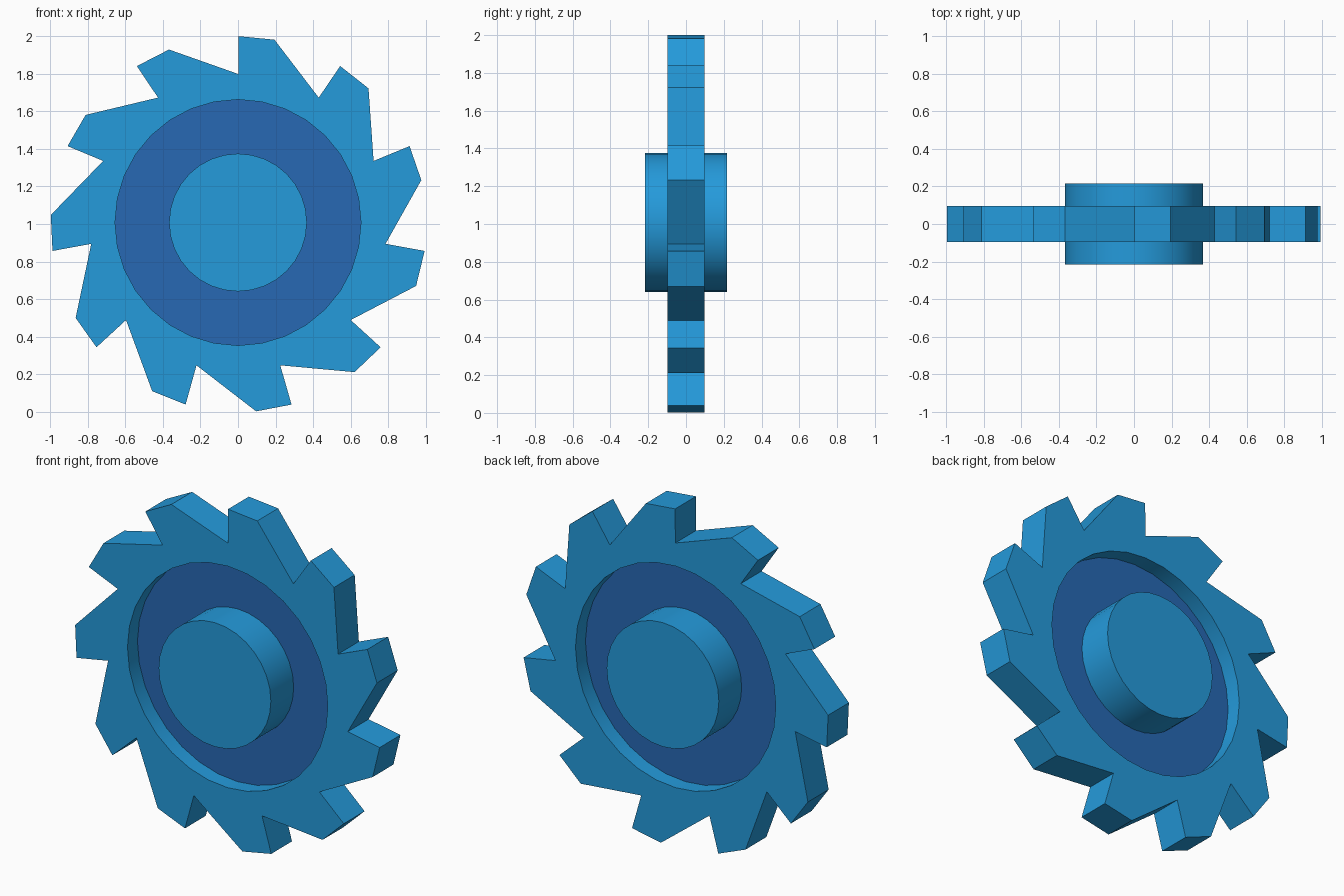
import bpy, bmesh, math
from mathutils import Matrix

if "Cube" in bpy.data.objects:
    bpy.data.objects.remove(bpy.data.objects["Cube"])

TEETH = 11
HALF = 0.097          # half thickness of the toothed ring
HUB_Z = 1.008         # height of the hub and recess centre


def material(name, rgb):
    m = bpy.data.materials.new(name)
    m.diffuse_color = (*rgb, 1.0)
    m.use_nodes = True
    m.node_tree.nodes["Principled BSDF"].inputs["Base Color"].default_value = m.diffuse_color
    return m


blue = material("bright blue", (0.018, 0.325, 0.71))
dark = material("dark blue", (0.020, 0.140, 0.455))


def polar(deg, r, cx, cz):
    a = math.radians(deg)
    return (cx + r * math.sin(a), cz + r * math.cos(a))


def finish(bm, name, mat):
    bmesh.ops.recalc_face_normals(bm, faces=bm.faces[:])
    mesh = bpy.data.meshes.new(name)
    bm.to_mesh(mesh)
    bm.free()
    mesh.materials.append(mat)
    ob = bpy.data.objects.new(name, mesh)
    bpy.context.collection.objects.link(ob)
    bpy.ops.object.select_all(action='DESELECT')
    ob.select_set(True)
    bpy.context.view_layer.objects.active = ob
    bpy.ops.object.shade_smooth_by_angle(angle=math.radians(20))
    return ob


def disc(name, r, depth, sides, mat):
    bm = bmesh.new()
    bmesh.ops.create_cone(
        bm, cap_ends=True, segments=sides, radius1=r, radius2=r, depth=depth,
        matrix=Matrix.Translation((0, 0, HUB_Z)) @ Matrix.Rotation(math.pi / 2, 4, 'X'))
    return finish(bm, name, mat)


# Toothed ring: ratchet outline with a round opening, extruded along y
outline = []
for k in range(TEETH):
    a = 360 * k / TEETH
    outline += [polar(a, 0.792, 0.002, 1.007),
                polar(a, 1.0015, 0.003, 0.999),
                polar(a + 11, 1.0015, 0.003, 0.999)]
opening = [polar(360 * i / 32, 0.655, 0, HUB_Z) for i in range(32)]

bm = bmesh.new()
edges = []
for loop in (outline, opening):
    vs = [bm.verts.new((x, -HALF, z)) for x, z in loop]
    edges += [bm.edges.new((vs[i - 1], vs[i])) for i in range(len(vs))]
bmesh.ops.triangle_fill(bm, edges=edges, use_beauty=True)
ext = bmesh.ops.extrude_face_region(bm, geom=bm.faces[:], use_keep_orig=True)
bmesh.ops.translate(bm, vec=(0, 2 * HALF, 0),
                    verts=[g for g in ext["geom"] if isinstance(g, bmesh.types.BMVert)])
finish(bm, "toothed_ring", blue)

# Thin recessed web and the hub passing through it
disc("web", 0.655, 0.008, 32, dark)
disc("hub", 0.367, 0.434, 32, blue)
